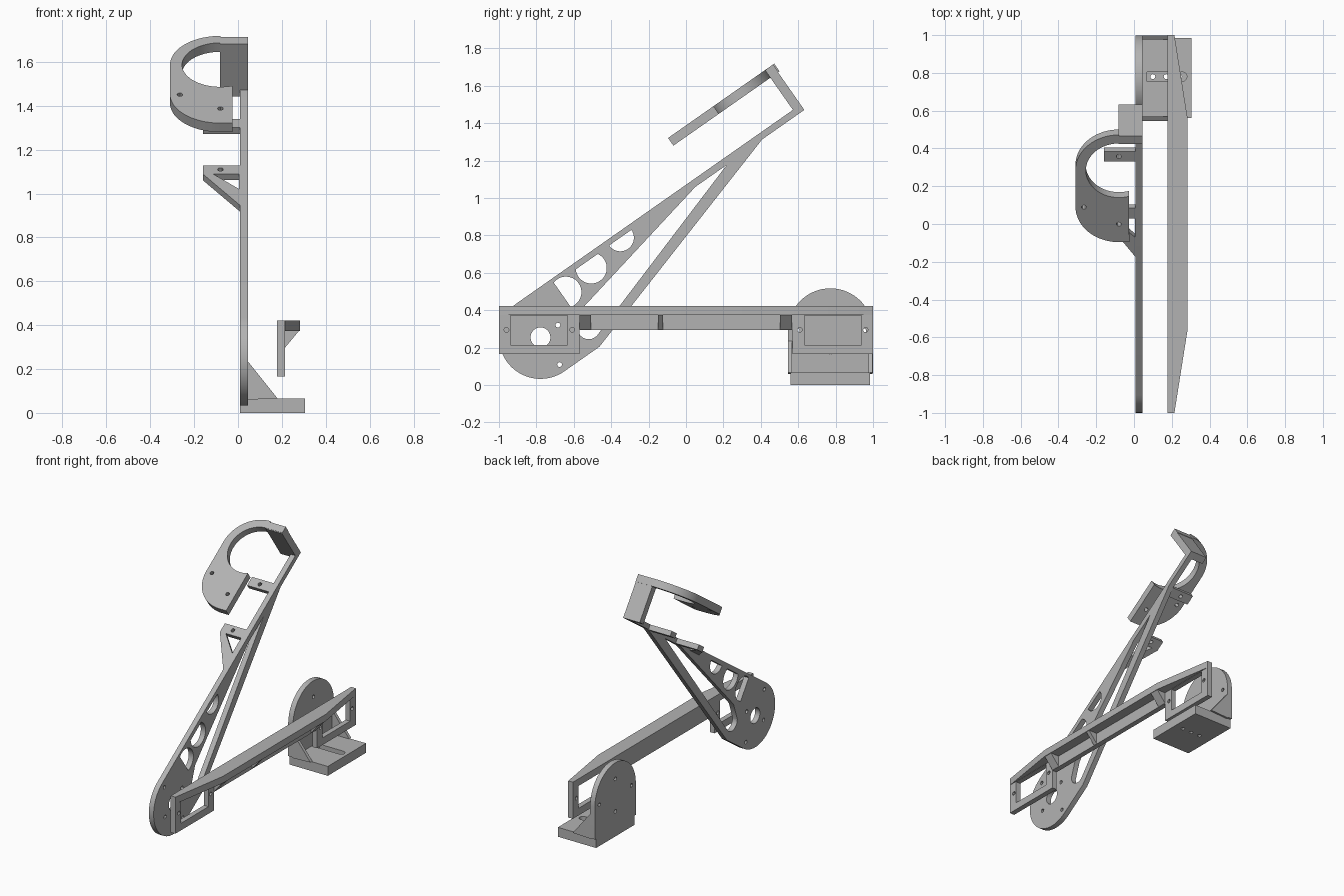
import bpy
from math import sin, cos, radians
from mathutils import Matrix, Vector

cube = bpy.data.objects.get("Cube")
if cube:
    bpy.data.objects.remove(cube, do_unlink=True)

grey = bpy.data.materials.new("light_grey_plastic")
grey.use_nodes = True
COLOUR = (0.45, 0.45, 0.45, 1)
grey.diffuse_color = COLOUR
grey.node_tree.nodes["Principled BSDF"].inputs["Base Color"].default_value = COLOUR


def frame(ax, ay, origin=(0, 0, 0)):
    """Placement matrix from two in-plane axes; the third is their cross product."""
    ax, ay = Vector(ax), Vector(ay)
    m = Matrix((ax, ay, ax.cross(ay))).transposed().to_4x4()
    m.translation = origin
    return m


def arc(cx, cy, r, a0=0, a1=360, n=32):
    """Points on a circle; a full circle leaves out the repeated last point."""
    last = n if abs(a1 - a0) == 360 else n + 1
    return [(cx + r * cos(radians(a0 + (a1 - a0) * i / n)),
             cy + r * sin(radians(a0 + (a1 - a0) * i / n))) for i in range(last)]


def rect(x0, x1, y0, y1):
    return [(x0, y0), (x1, y0), (x1, y1), (x0, y1)]


def screw(x, y):
    return arc(x, y, 0.013, n=12)


def plate(name, place, low, high, outline, holes=()):
    """Flat part with holes, extruded from low to high along the frame normal."""
    curve = bpy.data.curves.new(name, "CURVE")
    curve.dimensions = "2D"
    curve.fill_mode = "BOTH"
    curve.extrude = (high - low) / 2
    for loop in [outline, *holes]:
        spline = curve.splines.new("POLY")
        spline.points.add(len(loop) - 1)
        for point, (x, y) in zip(spline.points, loop):
            point.co = (x, y, 0, 1)
        spline.use_cyclic_u = True
    temp = bpy.data.objects.new("temp", curve)
    bpy.context.collection.objects.link(temp)
    graph = bpy.context.evaluated_depsgraph_get()
    mesh = bpy.data.meshes.new_from_object(temp.evaluated_get(graph))
    bpy.data.objects.remove(temp, do_unlink=True)
    mesh.transform(place @ Matrix.Translation((0, 0, (low + high) / 2)))
    mesh.materials.clear()
    mesh.materials.append(grey)
    mesh.name = name
    ob = bpy.data.objects.new(name, mesh)
    bpy.context.collection.objects.link(ob)
    bpy.ops.object.select_all(action="DESELECT")
    ob.select_set(True)
    bpy.context.view_layer.objects.active = ob
    bpy.ops.object.shade_smooth_by_angle(angle=radians(30))
    return ob


# Frames: u runs up the tilted arm, v is square to it in the side plane
TILT = radians(35)
U, V = (0, cos(TILT), sin(TILT)), (0, -sin(TILT), cos(TILT))
PIVOT = (0, -0.778, 0.255)
FLAT = frame((1, 0, 0), (0, 1, 0))
SIDE = frame((0, 1, 0), (0, 0, 1))
CROSS = frame((1, 0, 0), (0, 0, 1))        # normal points to -y
ARM = frame(U, V, PIVOT)
DECK = frame((1, 0, 0), U, PIVOT)          # normal points along v
X0, X1 = 0.008, 0.045
R = 0.222

# Arm: pivot disc, triangular truss and long top bar in one plate
slot = [(1.345, 0.184), (1.14, 0.184), (0.293, 0.003)] + arc(0.24, -0.107, 0.06, 145, 287, 16)
arm_outline = arc(0, 0, R, 90, 270) + [(0.229, -R), (1.578, 0.187), (1.853, 0.187), (1.853, R)]
arm_holes = [
    arc(0, 0, 0.053), slot,
    arc(0.25, 0.12, 0.083, -107, 107, 24),
    arc(0.435, 0.148, 0.083, 150, 390, 24),
    arc(0.655, 0.192, 0.073, 180, 360, 24),
    screw(0.114, 0), screw(-0.114, 0), screw(0, 0.178), screw(0, -0.178),
]
plate("arm", ARM, X0, X1, arm_outline, arm_holes)

# Tabs on the inner side of the arm
plate("upper_tab", DECK, 0.186, R - 0.001, rect(-0.16, 0.012, 1.507, 1.574), [screw(-0.08, 1.54)])
plate("lower_tab", DECK, 0.186, R - 0.001,
      [(0.012, 0.885), (0.012, 1.207), (-0.16, 1.207), (-0.16, 1.138)],
      [[(0.004, 1.02), (0.004, 1.14), (-0.115, 1.14)], screw(-0.08, 1.175)])

# Holder at the arm's tip: end wall and open ring
plate("end_wall", DECK, 0.187, 0.48, rect(-0.083, X1, 1.803, 1.853))
ring = (arc(-0.08, 1.633, 0.23, 90, 180) + arc(-0.08, 1.40, 0.23, 180, 270)
        + [(-0.025, 1.17)] + arc(-0.08, 1.633, 0.175, -72, -270, 40)
        + [(X1, 1.808), (X1, 1.856), (-0.08, 1.856)])
plate("holder_ring", DECK, 0.432, 0.482, ring, [screw(-0.265, 1.396), screw(-0.08, 1.286)])

# Link beam: side web with a window at each end, tapered top flange, ribs
web = [(-1, 0.165), (-0.57, 0.165), (-0.57, 0.295), (0.57, 0.295), (0.57, 0.165),
       (1, 0.165), (1, 0.376), (-1, 0.376)]
web_holes = []
for s in (-1, 1):
    web_holes.append(rect(s * 0.785 - 0.152, s * 0.785 + 0.152, 0.215, 0.372))
    web_holes += [screw(s * 0.96, 0.295), screw(s * 0.608, 0.295)]
plate("beam_web", SIDE, 0.178, 0.214, web, web_holes)
flange = [(0.178, -1), (0.214, -1), (0.282, -0.57), (0.282, 0.57), (0.214, 1), (0.178, 1)]
plate("beam_flange", FLAT, 0.374, 0.422, flange)
for name, y0, y1 in (("front_rib", -0.57, -0.507), ("middle_rib", -0.15, -0.122), ("back_rib", 0.503, 0.568)):
    plate(name, CROSS, -y1, -y0, [(0.21, 0.297), (0.214, 0.297), (0.28, 0.376), (0.21, 0.376)])

# Base bracket: upright rounded plate, foot with a screw groove, two gussets
CY, CZ, BR = 0.772, 0.29, 0.227
upright = arc(CY, CZ, BR, 0, 180) + [(CY - BR, 0.065), (0.56, 0.065), (0.56, 0), (0.985, 0),
                                     (0.985, 0.065), (CY + BR, 0.065)]
plate("base_upright", SIDE, X0, X1, upright,
      [screw(CY + a, CZ + b) for a, b in ((0.178, 0), (-0.178, 0), (0, 0.114), (0, -0.114))])
plate("foot_bottom", FLAT, 0, 0.035, rect(0.04, 0.305, 0.56, 0.985),
      [screw(x, 0.78) for x in (0.10, 0.17, 0.24)])
groove = [(0.07, 0.805), (0.07, 0.755)] + arc(0.255, 0.78, 0.025, -90, 90, 12)
plate("foot_top", FLAT, 0.035, 0.066, rect(0.04, 0.305, 0.56, 0.985), [groove])
for name, y in (("front_gusset", 0.546), ("back_gusset", 0.976)):
    plate(name, CROSS, -y - 0.022, -y, [(0.04, 0.06), (0.18, 0.066), (0.045, 0.235), (0.04, 0.235)])
